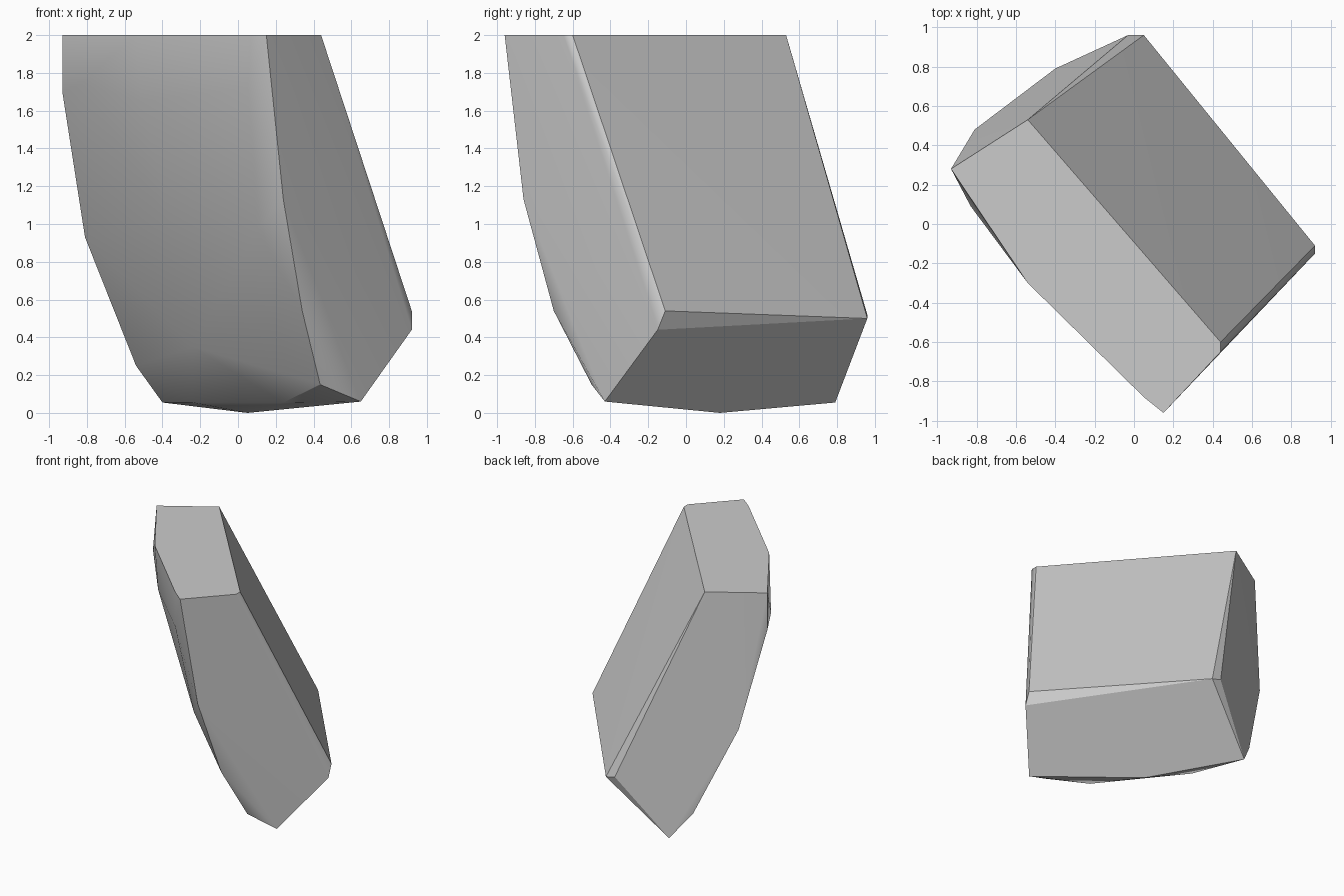
import bpy
import bmesh
from math import radians

cube = bpy.data.objects.get("Cube")
if cube:
    bpy.data.objects.remove(cube, do_unlink=True)

# One plain stone colour
stone = bpy.data.materials.new("stone grey")
stone.use_nodes = True
colour = (0.6, 0.6, 0.6, 1)
stone.diffuse_color = colour
stone.node_tree.nodes["Principled BSDF"].inputs["Base Color"].default_value = colour

# Flat top outline
top = [(-.93, .28, 2), (-.54, .53, 2), (.44, -.6, 2), (.44, -.65, 2),
       (.15, -.96, 2), (.05, -.88, 2), (-.54, -.3, 2)]

# Curved profile of the front end, from the top down
front_end = [(.24, -.86, 1.13), (.34, -.7, .54), (.435, -.5, .15), (.65, -.43, .06)]

# Curved profile of the back end, from the top down
back_end = [(-.93, .28, 1.7), (-.81, .48, .93), (-.54, .68, .25), (-.4, .79, .055)]

# Chipped corners of the sloping slab face
slab_corners = [(.92, -.11, .54), (.92, -.15, .44), (.05, .96, .5), (-.03, .96, .52)]

# Swelling of the curved side, from the top down, and the shallow underside
swelling = [(-.83, .09, 1.74), (-.51, -.3, 1.65), (.05, -.88, 1.72),
            (-.36, -.21, 1), (.1, -.71, .97), (-.24, 0, .35)]
underside = [(.05, .18, 0), (.24, -.22, .055), (-.24, .38, .055)]

# Wrap the profiles in a single faceted skin
bm = bmesh.new()
for profile in (top, front_end, back_end, slab_corners, swelling, underside):
    for point in profile:
        bm.verts.new(point)
bmesh.ops.convex_hull(bm, input=bm.verts)
loose = [v for v in bm.verts if not v.link_faces]
bmesh.ops.delete(bm, geom=loose, context="VERTS")
bmesh.ops.dissolve_limit(bm, angle_limit=radians(1), verts=bm.verts, edges=bm.edges)
bmesh.ops.recalc_face_normals(bm, faces=bm.faces)

mesh = bpy.data.meshes.new("stone_block")
bm.to_mesh(mesh)
bm.free()
mesh.materials.append(stone)
block = bpy.data.objects.new("stone_block", mesh)
bpy.context.collection.objects.link(block)

# Soft shading across the curved side, crisp at the broken edges
bpy.ops.object.select_all(action="DESELECT")
block.select_set(True)
bpy.context.view_layer.objects.active = block
bpy.ops.object.shade_smooth_by_angle(angle=radians(30))

# Keep the broad faces looking flat beside the narrow chips
weighting = block.modifiers.new("flat broad faces", "WEIGHTED_NORMAL")
weighting.keep_sharp = True
